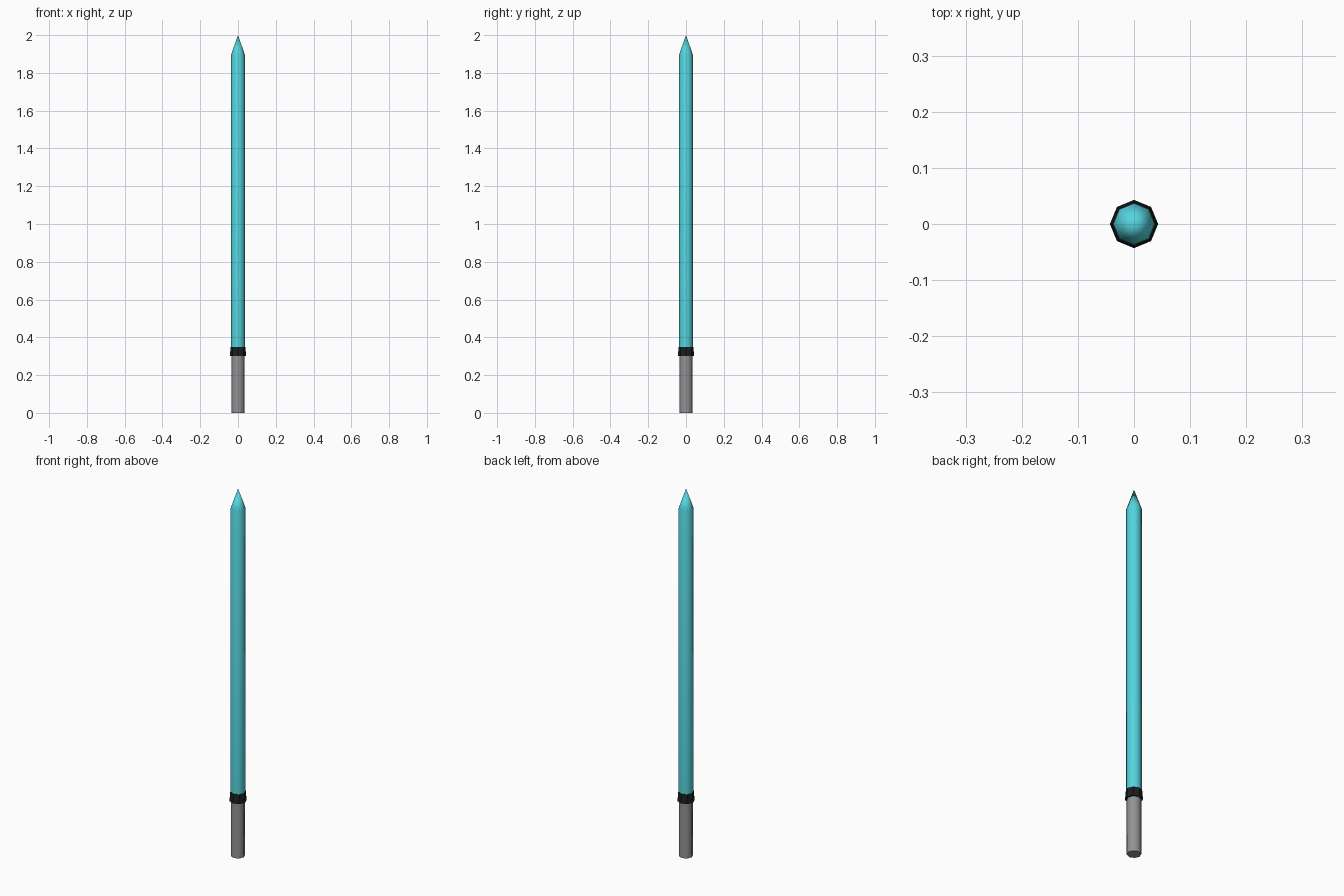
import bpy
import bmesh
from math import cos, sin, pi, radians

SIDES = 8

cube = bpy.data.objects.get("Cube")
if cube:
    bpy.data.objects.remove(cube, do_unlink=True)


def make_material(name, color):
    mat = bpy.data.materials.new(name)
    mat.use_nodes = True
    mat.diffuse_color = (*color, 1)
    bsdf = next(n for n in mat.node_tree.nodes if n.type == "BSDF_PRINCIPLED")
    bsdf.inputs["Base Color"].default_value = (*color, 1)
    return mat


def lathe(name, profile, mat, smooth_angle=None):
    """Stack octagonal rings from (radius, z) pairs; radius 0 closes to a point."""
    bm = bmesh.new()
    rings = []
    for radius, z in profile:
        count = SIDES if radius else 1
        rings.append([bm.verts.new((radius * cos(2 * pi * i / SIDES),
                                    radius * sin(2 * pi * i / SIDES), z))
                      for i in range(count)])
    for low, high in zip(rings, rings[1:]):
        for i in range(SIDES):
            j = (i + 1) % SIDES
            if len(high) == 1:
                bm.faces.new((low[i], low[j], high[0]))
            else:
                bm.faces.new((low[i], low[j], high[j], high[i]))
    # Flat caps on open ends
    for ring in (rings[0], rings[-1]):
        if len(ring) > 1:
            bm.faces.new(ring)
    bmesh.ops.recalc_face_normals(bm, faces=bm.faces[:])
    mesh = bpy.data.meshes.new(name)
    bm.to_mesh(mesh)
    bm.free()
    mesh.materials.append(mat)
    obj = bpy.data.objects.new(name, mesh)
    bpy.context.collection.objects.link(obj)
    if smooth_angle:
        bpy.ops.object.select_all(action="DESELECT")
        obj.select_set(True)
        bpy.context.view_layer.objects.active = obj
        bpy.ops.object.shade_smooth_by_angle(angle=radians(smooth_angle))
    return obj


cyan = make_material("bright cyan", (0.09, 0.66, 0.73))
black = make_material("black", (0.012, 0.012, 0.012))
grey = make_material("grey", (0.29, 0.29, 0.30))

# Grip, flared collar and pointed blade
lathe("handle", [(0.035, 0), (0.035, 0.31)], grey, 60)
lathe("collar", [(0.043, 0.30), (0.039, 0.35)], black)
lathe("blade", [(0.037, 0.34), (0.037, 1.895), (0, 2.0)], cyan, 60)
